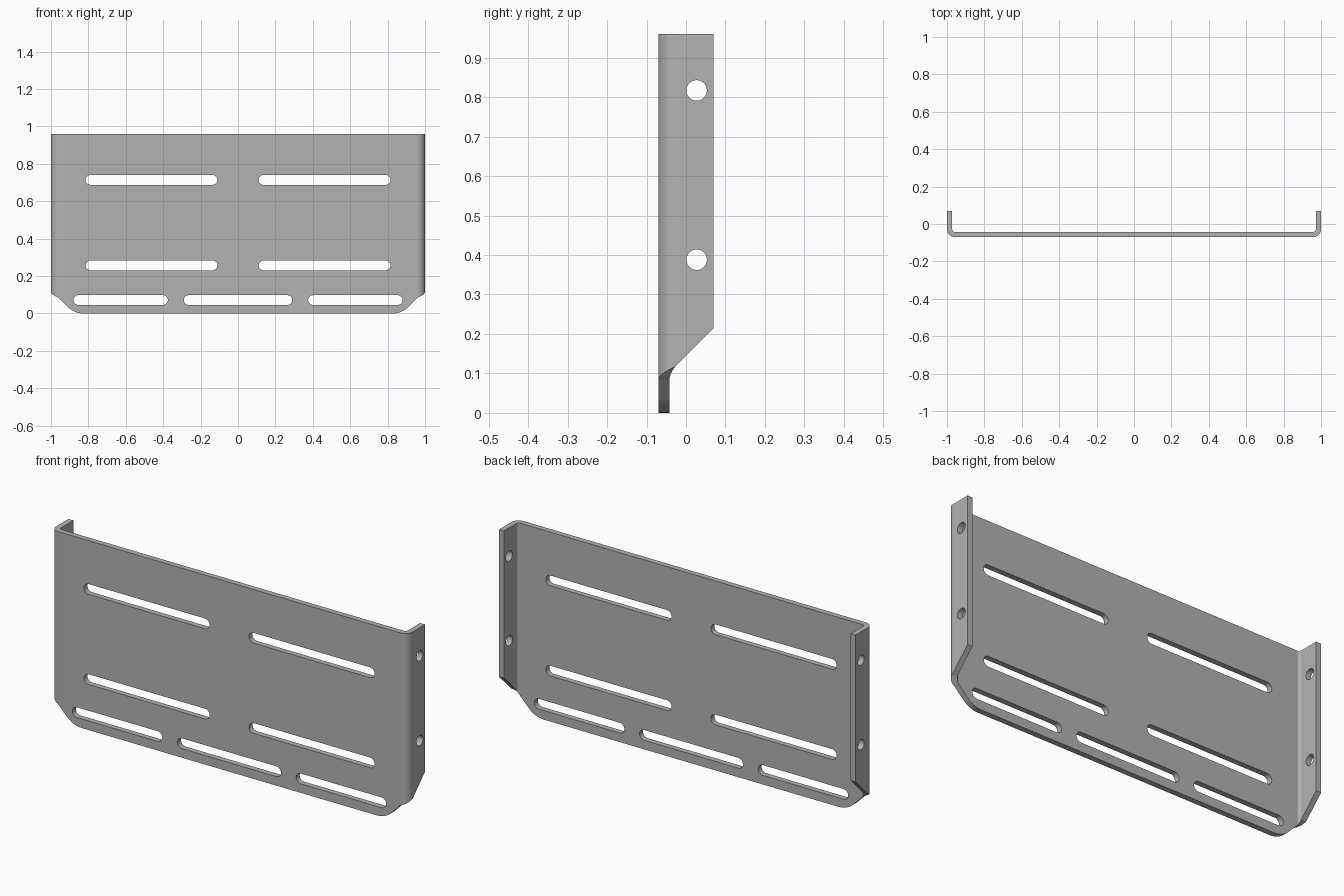
import bpy, bmesh
from math import sin, cos, pi

cube = bpy.data.objects.get("Cube")
if cube:
    bpy.data.objects.remove(cube)

# Sheet dimensions
HALF_W, FRONT, BACK, TOP = 1.0, -0.07, 0.07, 0.96
THICK, BEND_R = 0.028, 0.042
FLAT_X = HALF_W - BEND_R      # where the bend starts on the panel
FLAT_Y = FRONT + BEND_R       # where the bend ends on the flange
CHAMFER_X, ROUND = 0.875, 0.05


def half_profile():
    """Stations along the sheet: (outer x, y, normal x, y, bottom height)."""
    stations = []
    # rounded corner of the bottom edge, then the slanted edge
    for i in range(7):
        t = i / 6
        x = CHAMFER_X - ROUND * (1 - t) ** 2 + ROUND * 0.7 * t * t
        stations.append((x, FRONT, 0, -1, ROUND * 0.7 * t * t))
    z0, z1 = FLAT_X - CHAMFER_X, FLAT_Y + 0.145
    # bend
    for i in range(11):
        a = pi / 2 * i / 10
        stations.append((FLAT_X + BEND_R * sin(a), FLAT_Y - BEND_R * cos(a),
                         sin(a), -cos(a), z0 + (z1 - z0) * i / 10))
    # rear edge of the flange
    stations.append((HALF_W, BACK, 1, 0, 0.215))
    return stations


def make_object(name, bm):
    bmesh.ops.recalc_face_normals(bm, faces=bm.faces)
    mesh = bpy.data.meshes.new(name)
    bm.to_mesh(mesh)
    bm.free()
    obj = bpy.data.objects.new(name, mesh)
    bpy.context.collection.objects.link(obj)
    return obj


def bent_sheet():
    right = half_profile()
    left = [(-x, y, -nx, ny, z) for x, y, nx, ny, z in reversed(right)]
    bm = bmesh.new()
    rings = []
    for x, y, nx, ny, z in left + right:
        ix, iy = x - nx * THICK, y - ny * THICK
        corners = ((x, y, z), (ix, iy, z), (ix, iy, TOP), (x, y, TOP))
        rings.append([bm.verts.new(c) for c in corners])
    for a, b in zip(rings, rings[1:]):
        for i in range(4):
            j = (i + 1) % 4
            bm.faces.new((a[i], a[j], b[j], b[i]))
    bm.faces.new(rings[0])
    bm.faces.new(rings[-1])
    return make_object("mounting_bracket", bm)


def add_slot(bm, start, end, height, r, place, low, high, n=12):
    """Prism with round ends; place(u, v, depth) gives its position."""
    outline = []
    for centre, turn in ((end - r, -pi / 2), (start + r, pi / 2)):
        for i in range(n + 1):
            a = turn + pi * i / n
            outline.append((centre + r * cos(a), height + r * sin(a)))
    if end - start <= 2 * r + 1e-6:      # a plain round hole
        outline = outline[:n] + outline[n + 1:-1]
    near = [bm.verts.new(place(u, v, low)) for u, v in outline]
    far = [bm.verts.new(place(u, v, high)) for u, v in outline]
    bm.faces.new(near)
    bm.faces.new(far)
    for i in range(len(near)):
        j = (i + 1) % len(near)
        bm.faces.new((near[i], near[j], far[j], far[i]))


def hole_cutter():
    bm = bmesh.new()

    def through_panel(u, v, d):
        return (u, d, v)

    def through_flange(u, v, d):
        return (d, u, v)

    # long panel slots in mirrored pairs, plus the lower row of three
    slots = [(-0.29, 0.29, 0.072)]
    for a, b, z in ((0.11, 0.815, 0.714), (0.11, 0.815, 0.257), (0.375, 0.88, 0.072)):
        slots += [(a, b, z), (-b, -a, z)]
    for a, b, z in slots:
        add_slot(bm, a, b, z, 0.026, through_panel, FRONT - 0.05, FRONT + 0.06)
    # round flange holes
    for side in (-1, 1):
        for z in (0.817, 0.388):
            add_slot(bm, 0.001, 0.053, z, 0.026, through_flange, side * 0.94, side * 1.05)
    return make_object("hole_cutter", bm)


bracket = bent_sheet()
cutter = hole_cutter()
cutter.hide_render = True
cut = bracket.modifiers.new("holes", 'BOOLEAN')
cut.operation, cut.solver, cut.object = 'DIFFERENCE', 'EXACT', cutter

# Apply the holes, then drop the cutter
bpy.context.view_layer.objects.active = bracket
bracket.select_set(True)
bpy.ops.object.modifier_apply(modifier=cut.name)
bpy.data.objects.remove(cutter)

# Grey metal
grey = bpy.data.materials.new("grey_metal")
grey.use_nodes = True
colour = (0.45, 0.45, 0.45, 1)
grey.diffuse_color = colour
grey.node_tree.nodes["Principled BSDF"].inputs["Base Color"].default_value = colour
bracket.data.materials.clear()
bracket.data.materials.append(grey)

# Smooth bends with crisp sheet edges
bpy.ops.object.shade_smooth_by_angle(angle=pi / 6)
weighted = bracket.modifiers.new("flat_panels", 'WEIGHTED_NORMAL')
weighted.keep_sharp = True
